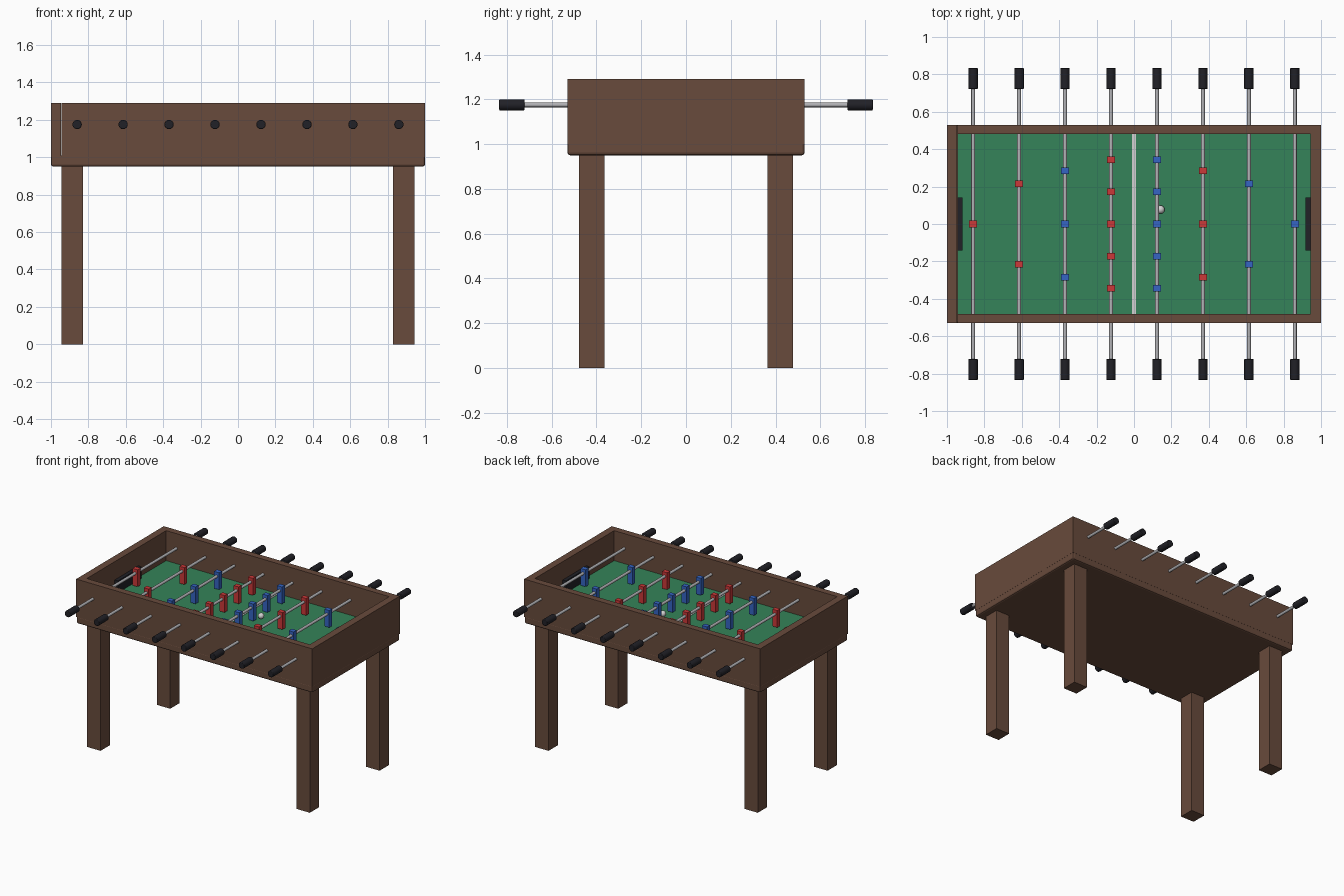
import bpy
import math

cube = bpy.data.objects.get("Cube")
if cube:
    bpy.data.objects.remove(cube, do_unlink=True)


def material(name, r, g, b):
    m = bpy.data.materials.new(name)
    m.use_nodes = True
    m.diffuse_color = (r, g, b, 1)
    m.node_tree.nodes["Principled BSDF"].inputs["Base Color"].default_value = (r, g, b, 1)
    return m


WOOD = material("brown wood", 0.14, 0.07, 0.045)
FELT = material("green field", 0.035, 0.23, 0.1)
STEEL = material("steel", 0.45, 0.45, 0.47)
BLACK = material("black rubber", 0.015, 0.015, 0.02)
RED = material("red team", 0.6, 0.04, 0.04)
BLUE = material("blue team", 0.035, 0.13, 0.55)
WHITE = material("white", 0.65, 0.65, 0.65)


def finish(ob, name, mat, bevel=0):
    ob.name = name
    ob.data.materials.append(mat)
    if bevel:
        mod = ob.modifiers.new("Bevel", "BEVEL")
        mod.width = bevel
        mod.segments = 2
    return ob


def box(name, lo, hi, mat, bevel=0):
    """Box spanning two opposite corners."""
    mid = [(a + b) / 2 for a, b in zip(lo, hi)]
    bpy.ops.mesh.primitive_cube_add(size=1, location=mid)
    ob = bpy.context.object
    ob.scale = [b - a for a, b in zip(lo, hi)]
    bpy.ops.object.transform_apply(location=False, rotation=False, scale=True)
    return finish(ob, name, mat, bevel)


def bar(name, x, y, radius, length, mat, bevel=0):
    """Round bar lying along y at rod height."""
    bpy.ops.mesh.primitive_cylinder_add(vertices=16, radius=radius, depth=length,
                                        location=(x, y, ROD_Z),
                                        rotation=(math.pi / 2, 0, 0))
    bpy.ops.object.shade_smooth_by_angle(angle=math.radians(35))
    return finish(bpy.context.object, name, mat, bevel)


W, D = 1.0, 0.53          # outer half sizes
IW, ID = 0.945, 0.48      # inner half sizes
BOTTOM, TOP, FIELD, ROD_Z = 0.95, 1.29, 1.06, 1.175

# Cabinet
box("base_board", (-W, -D, BOTTOM), (W, D, 1.01), WOOD, 0.012)
for s, side in ((-1, "right"), (1, "left")):
    a, b = sorted((s * IW, s * W))
    box(side + "_wall", (a, -D, 1.0), (b, D, TOP), WOOD)
    # Goal mouth against the end wall
    a, b = sorted((s * 0.917, s * IW))
    box(side + "_goal", (a, -0.143, FIELD), (b, 0.143, 1.15), BLACK)
for s, side in ((-1, "front"), (1, "back")):
    a, b = sorted((s * ID, s * D))
    box(side + "_wall", (-IW, a, 1.0), (IW, b, TOP), WOOD)

# Playing field with centre line
box("field", (-IW, -ID, 1.005), (IW, ID, FIELD), FELT)
box("centre_line", (-0.01, -ID, FIELD), (0.01, ID, FIELD + 0.003), WHITE)

# Legs
for sx, side in ((-1, "right"), (1, "left")):
    for sy, end in ((-1, "front"), (1, "back")):
        x, y = sx * 0.887, sy * 0.422
        box(f"{end}_{side}_leg", (x - 0.057, y - 0.057, 0), (x + 0.057, y + 0.057, 0.96), WOOD)

# Rods, grips and players
LINES = {1: [0], 2: [-0.215, 0.215], 3: [-0.285, 0, 0.285],
         5: [-0.344, -0.172, 0, 0.172, 0.344]}
TEAMS = [(RED, 1), (RED, 2), (BLUE, 3), (RED, 5), (BLUE, 5), (RED, 3), (BLUE, 2), (BLUE, 1)]
for i, (team, count) in enumerate(TEAMS):
    x = (i - 3.5) * 0.2457
    bar(f"rod_{i + 1}", x, 0, 0.0105, 1.6, STEEL)
    for s, end in ((-1, "front"), (1, "back")):
        bar(f"{end}_grip_{i + 1}", x, s * 0.778, 0.025, 0.113, BLACK, 0.004)
    for j, y in enumerate(LINES[count]):
        box(f"player_{i + 1}_{j + 1}", (x - 0.021, y - 0.018, 1.078),
            (x + 0.021, y + 0.018, 1.208), team)

# Ball
bpy.ops.mesh.primitive_uv_sphere_add(segments=20, ring_count=12, radius=0.022,
                                     location=(0.142, 0.077, FIELD + 0.022))
bpy.ops.object.shade_smooth()
finish(bpy.context.object, "ball", WHITE)
